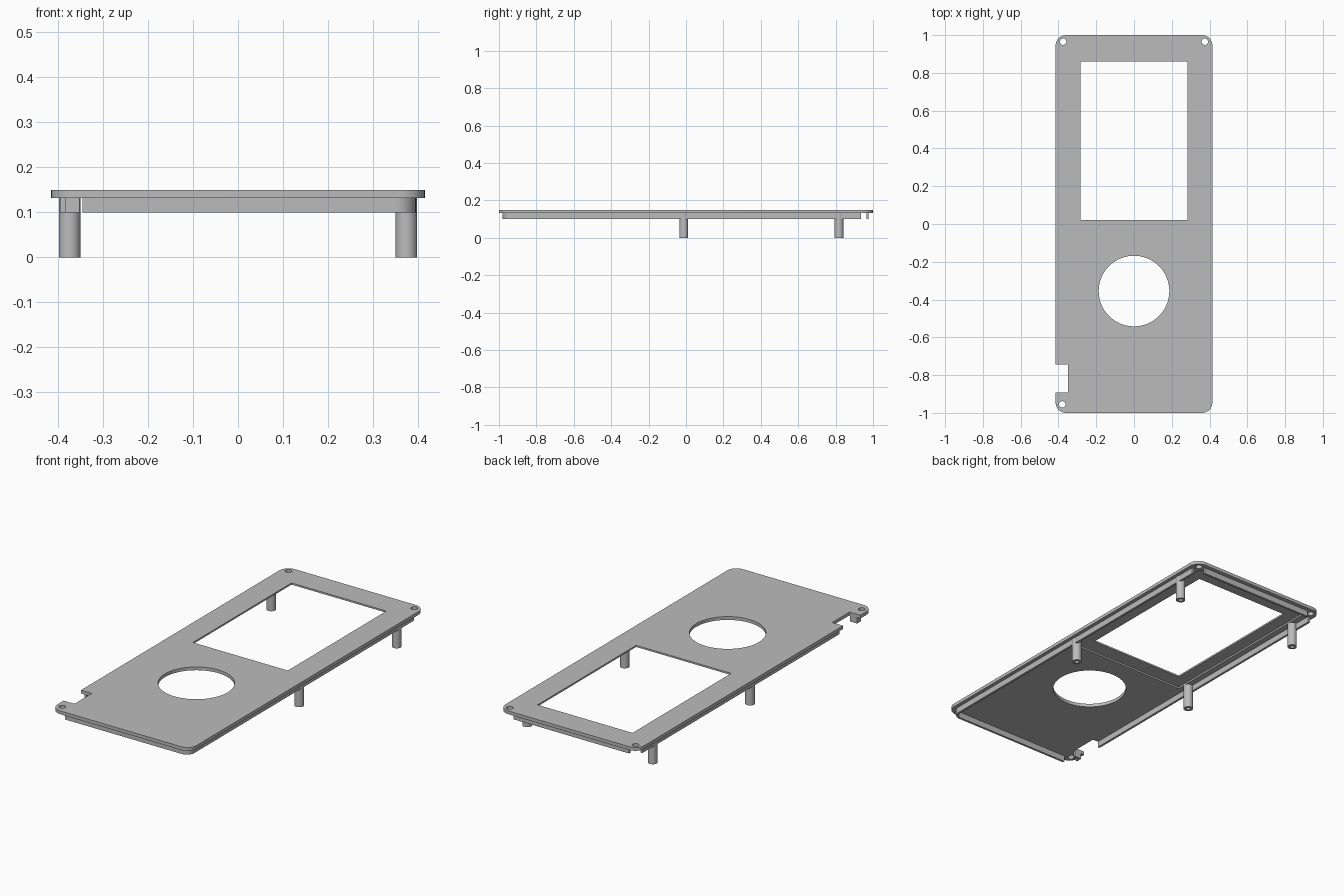
import bpy, bmesh, math

default = bpy.data.objects.get("Cube")
if default:
    bpy.data.objects.remove(default, do_unlink=True)

grey = bpy.data.materials.new("plain grey")
grey.use_nodes = True
COLOUR = (0.5, 0.5, 0.5, 1)
grey.diffuse_color = COLOUR
grey.node_tree.nodes["Principled BSDF"].inputs["Base Color"].default_value = COLOUR

TOP, UNDER, LIP = 0.15, 0.132, 0.1   # plate top, plate underside, lip bottom
EDGE = 0.395                         # outer face of the side lips
WALL = 0.012                         # lip thickness


def arc(cx, cy, r, start, end, n):
    return [(cx + r * math.cos(math.radians(start + (end - start) * i / n)),
             cy + r * math.sin(math.radians(start + (end - start) * i / n)))
            for i in range(n + 1)]


def circle(cx, cy, r, n):
    return arc(cx, cy, r, 0, 360, n)[:-1]


def rect(x0, x1, y0, y1):
    return [(x0, y0), (x1, y0), (x1, y1), (x0, y1)]


def prism(name, outline, z0, z1):
    bm = bmesh.new()
    face = bm.faces.new([bm.verts.new((x, y, z0)) for x, y in outline])
    moved = bmesh.ops.extrude_face_region(bm, geom=[face])["geom"]
    verts = [g for g in moved if isinstance(g, bmesh.types.BMVert)]
    bmesh.ops.translate(bm, verts=verts, vec=(0, 0, z1 - z0))
    bmesh.ops.recalc_face_normals(bm, faces=bm.faces)
    mesh = bpy.data.meshes.new(name)
    bm.to_mesh(mesh)
    bm.free()
    mesh.materials.append(grey)
    obj = bpy.data.objects.new(name, mesh)
    bpy.context.collection.objects.link(obj)
    return obj


def activate(obj):
    bpy.ops.object.select_all(action="DESELECT")
    obj.select_set(True)
    bpy.context.view_layer.objects.active = obj


def cut(obj, outline, z0, z1):
    cutter = prism("cutter", outline, z0, z1)
    cutter.hide_render = True
    mod = obj.modifiers.new("cut", "BOOLEAN")
    mod.operation, mod.solver, mod.object = "DIFFERENCE", "EXACT", cutter
    activate(obj)
    bpy.ops.object.modifier_apply(modifier=mod.name)
    bpy.data.objects.remove(cutter, do_unlink=True)


def smooth(obj):
    activate(obj)
    bpy.ops.object.shade_smooth_by_angle(angle=math.radians(35))


# Face plate with rounded corners
R = 0.055
cx, cy = 0.415 - R, 1 - R
corners = [(cx, cy, 0), (-cx, cy, 90), (-cx, -cy, 180), (cx, -cy, 270)]
outline = [p for x, y, a in corners for p in arc(x, y, R, a, a + 90, 10)]
plate = prism("face_plate", outline, UNDER, TOP)

# Screen window, pocket under it, dial opening, side notch and screw holes
cut(plate, rect(-0.283, 0.283, 0.02, 0.86), 0, 1)
cut(plate, rect(-0.35, 0.35, -0.06, 0.94), 0, 0.141)
cut(plate, circle(0, -0.355, 0.187, 64), 0, 1)
cut(plate, rect(-0.5, -0.35, -0.893, -0.745), 0, 1)
for x, y in [(-0.375, 0.965), (0.375, 0.965), (-0.38, -0.955)]:
    cut(plate, circle(x, y, 0.017, 24), 0, 1)
smooth(plate)


# Lip around the front and right edges, rounded where they meet
def lip_path(inset):
    c = 0.045
    bend = arc(EDGE - c, -0.98 + c, c - inset, 0, -90, 10)
    return [(EDGE - inset, 0.935)] + bend + [(-0.345, -0.98 + inset)]


front_lip = prism("front_and_side_lip", lip_path(0) + lip_path(WALL)[::-1], LIP, UNDER)
smooth(front_lip)

# Straight lips on the other edges and the short hook beside the notch
prism("notched_side_lip", rect(-EDGE, -EDGE + WALL, -0.745, 0.935), LIP, UNDER)
prism("back_lip", rect(-0.345, 0.345, 0.965, 0.977), LIP, UNDER)
hook = [(-EDGE, -0.925), (-EDGE + WALL, -0.925), (-EDGE + WALL, -0.905),
        (-0.352, -0.905), (-0.352, -0.893), (-EDGE, -0.893)]
prism("notch_hook", hook, LIP, UNDER)

# Hollow mounting posts
for side, sx in (("left", 1), ("right", -1)):
    for place, y in (("middle", -0.012), ("back", 0.818)):
        post = prism(f"{place}_{side}_post", circle(sx * 0.374, y, 0.024, 32), 0, UNDER)
        cut(post, circle(sx * 0.374, y, 0.011, 20), -0.1, 0.1)
        smooth(post)
